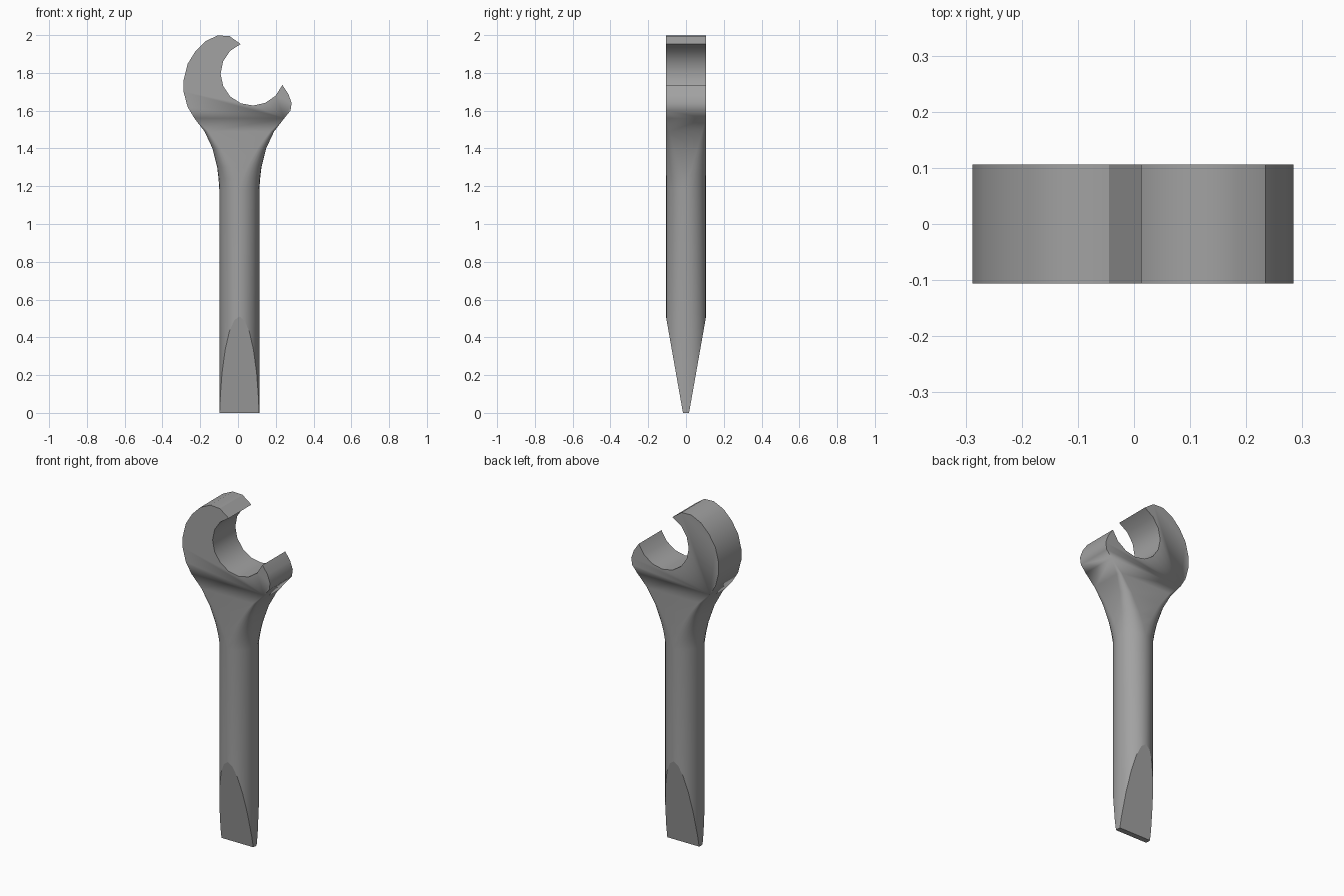
import bpy, bmesh, math
from mathutils import Vector

cube = bpy.data.objects.get("Cube")
if cube:
    bpy.data.objects.remove(cube, do_unlink=True)

R = 0.106      # shaft radius and half thickness of the head
CX = 0.007     # shaft axis
SEG = 6        # segments per rounded corner

steel = bpy.data.materials.new("steel_grey")
steel.use_nodes = True
colour = (0.36, 0.36, 0.36, 1)
steel.diffuse_color = colour
steel.node_tree.nodes["Principled BSDF"].inputs["Base Color"].default_value = colour

bm = bmesh.new()


def ring(z, half_width, radius):
    """Rounded rectangle section; a full radius gives a circle."""
    verts = []
    for k, (sx, sy) in enumerate(((1, 1), (-1, 1), (-1, -1), (1, -1))):
        for i in range(SEG + 1):
            a = math.pi / 2 * (k + i / SEG)
            verts.append(bm.verts.new((
                CX + sx * (half_width - radius) + radius * math.cos(a),
                sy * (R - radius) + radius * math.sin(a), z)))
    return verts


# Shaft and flared neck: round section turning into a rectangle
sections = [(0, R, R), (1.18, R, R), (1.24, 0.11, 0.092), (1.3, 0.117, 0.074),
            (1.4, 0.142, 0.045), (1.49, 0.184, 0.02), (1.56, 0.238, 0)]
rings = [ring(*s) for s in sections]
for a, b in zip(rings, rings[1:]):
    for i in range(len(a)):
        j = (i + 1) % len(a)
        bm.faces.new((a[i], a[j], b[j], b[i]))
bm.faces.new(rings[0])

# Open jaw head: outer edge, round mouth, short jaw
outline = [(CX - 0.238, 1.56), (-0.267, 1.62), (-0.288, 1.70), (-0.288, 1.762),
           (-0.267, 1.847), (-0.225, 1.915), (-0.172, 1.968), (-0.108, 1.998),
           (-0.045, 1.995)]
for i in range(11):
    a = math.radians(112 + 227 * i / 10)
    outline.append((0.077 + 0.169 * math.cos(a), 1.796 + 0.169 * math.sin(a)))
outline += [(0.267, 1.688), (0.284, 1.64), (0.278, 1.6), (CX + 0.238, 1.56)]
front = [bm.verts.new((x, -R, z)) for x, z in outline]
back = [bm.verts.new((x, R, z)) for x, z in outline]
bm.faces.new(front)
bm.faces.new(back[::-1])
for i in range(len(outline) - 1):
    bm.faces.new((front[i], front[i + 1], back[i + 1], back[i]))
bmesh.ops.remove_doubles(bm, verts=bm.verts[:], dist=0.0005)

# Chisel tip: two sloping cuts
slope = (R - 0.016) / 0.51
for side in (-1, 1):
    cut = bmesh.ops.bisect_plane(
        bm, geom=bm.verts[:] + bm.edges[:] + bm.faces[:], dist=1e-5,
        plane_co=(0, side * 0.016, 0), plane_no=(0, side, -slope), clear_outer=True)
    edges = [e for e in cut["geom_cut"] if isinstance(e, bmesh.types.BMEdge)]
    bmesh.ops.edgeloop_fill(bm, edges=[e for e in edges if e.is_boundary])
bmesh.ops.recalc_face_normals(bm, faces=bm.faces[:])

mesh = bpy.data.meshes.new("wrench_chisel")
bm.to_mesh(mesh)
bm.free()
mesh.materials.append(steel)
tool = bpy.data.objects.new("wrench_chisel", mesh)
bpy.context.collection.objects.link(tool)

for o in bpy.context.selected_objects:
    o.select_set(False)
tool.select_set(True)
bpy.context.view_layer.objects.active = tool
bpy.ops.object.shade_smooth_by_angle(angle=math.radians(32))

# Keep the ground chisel faces flat
for p in mesh.polygons:
    n = Vector((0, math.copysign(1, p.normal.y), -slope)).normalized()
    if p.center.z < 0.5 and p.normal.dot(n) > 0.9995:
        p.use_smooth = False
